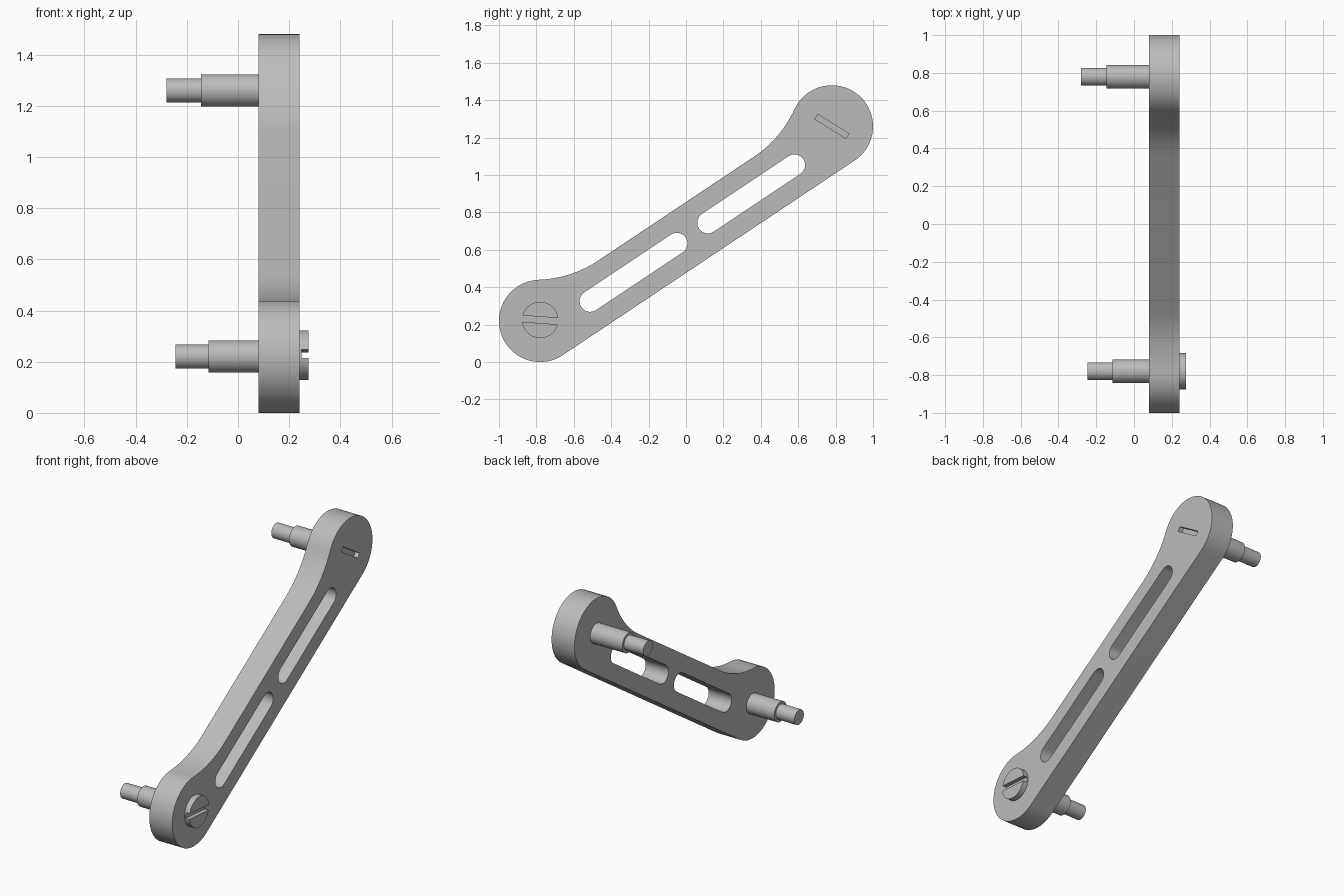
import bpy, bmesh
from math import atan2, cos, sin, pi, radians, sqrt
from mathutils import Vector

if "Cube" in bpy.data.objects:
    bpy.data.objects.remove(bpy.data.objects["Cube"])

steel = bpy.data.materials.new("grey_steel")
STEEL = (0.5, 0.5, 0.5, 1)
steel.use_nodes = True
steel.diffuse_color = STEEL
steel.node_tree.nodes["Principled BSDF"].inputs["Base Color"].default_value = STEEL

# Layout in the y-z plane: two hubs joined by a slanted arm
LOW, HIGH = Vector((-0.78, 0.22)), Vector((0.78, 1.26))
MID = (LOW + HIGH) / 2
ALONG = (HIGH - LOW).normalized()
ACROSS = Vector((-ALONG.y, ALONG.x))
HALF = (HIGH - LOW).length / 2
X0, X1 = 0.08, 0.24
HUB_R, EDGE, FILLET_END = 0.22, 0.096, 0.5


def arc(cu, cv, r, a0, a1, n):
    return [(cu + r * cos(a0 + (a1 - a0) * i / n),
             cv + r * sin(a0 + (a1 - a0) * i / n)) for i in range(n + 1)]


def to_world(points):
    return [MID + ALONG * u + ACROSS * v for u, v in points]


def prism(name, points, x0, x1):
    bm = bmesh.new()
    face = bm.faces.new([bm.verts.new((x0, p[0], p[1])) for p in points])
    out = bmesh.ops.extrude_face_region(bm, geom=[face])
    moved = [v for v in out["geom"] if isinstance(v, bmesh.types.BMVert)]
    bmesh.ops.translate(bm, verts=moved, vec=(x1 - x0, 0, 0))
    bmesh.ops.recalc_face_normals(bm, faces=bm.faces)
    mesh = bpy.data.meshes.new(name)
    bm.to_mesh(mesh)
    bm.free()
    mesh.materials.append(steel)
    obj = bpy.data.objects.new(name, mesh)
    bpy.context.collection.objects.link(obj)
    return obj


def select(obj):
    bpy.ops.object.select_all(action="DESELECT")
    obj.select_set(True)
    bpy.context.view_layer.objects.active = obj


def cut(obj, cutter):
    mod = obj.modifiers.new("cut", "BOOLEAN")
    mod.operation, mod.solver, mod.object = "DIFFERENCE", "EXACT", cutter
    select(obj)
    bpy.ops.object.modifier_apply(modifier=mod.name)
    bpy.data.objects.remove(cutter)


def smooth(obj):
    select(obj)
    bpy.ops.object.shade_smooth_by_angle(angle=radians(30))


def bar(name, centre, length, width, angle, x0, x1):
    d = Vector((cos(angle), sin(angle))) * length / 2
    n = Vector((-sin(angle), cos(angle))) * width / 2
    return prism(name, [centre - d - n, centre + d - n, centre + d + n, centre - d + n], x0, x1)


def disc(name, centre, r, x0, x1):
    return prism(name, arc(centre.x, centre.y, r, 0, 2 * pi, 48)[:-1], x0, x1)


# Arm outline: hub arc and concave fillet on one half, mirrored to the other
run = HALF - FILLET_END
fillet_r = (run ** 2 + EDGE ** 2 - HUB_R ** 2) / (2 * (HUB_R - EDGE))
lean = atan2(EDGE + fillet_r, -run)
half = arc(HALF, 0, HUB_R, -pi / 2, lean, 28)
half += arc(FILLET_END, EDGE + fillet_r, fillet_r, lean - pi, -pi / 2, 12)[1:]
outline = half + [(-u, v) for u, v in reversed(half)]
arm = prism("link_arm", to_world(outline), X0, X1)

# Two long rounded windows through the arm
for s in (-1, 1):
    a, b = sorted((s * 0.1, s * 0.656))
    slot = arc(b, -0.061, 0.057, -pi / 2, pi / 2, 14) + arc(a, -0.061, 0.057, pi / 2, 1.5 * pi, 14)
    cut(arm, prism("window_cutter", to_world(slot), X0 - 0.1, X1 + 0.1))

# Screwdriver slot sunk into the upper hub
cut(arm, bar("groove_cutter", HIGH, 0.195, 0.03, radians(-32), X1 - 0.03, X1 + 0.1))
smooth(arm)

# Stepped pins on the inner side
for label, centre, step, tip in (("lower", LOW, -0.115, -0.245), ("upper", HIGH, -0.145, -0.28)):
    smooth(disc(label + "_pin", centre, 0.063, step, X0 + 0.02))
    smooth(disc(label + "_pin_tip", centre, 0.047, tip, step + 0.02))

# Slotted screw head on the lower hub
head = disc("screw_head", LOW + Vector((0, 0.005)), 0.097, X1 - 0.02, 0.275)
cut(head, bar("head_slot_cutter", LOW + Vector((0, 0.005)), 0.4, 0.034, radians(-4), 0.248, 0.4))
smooth(head)
